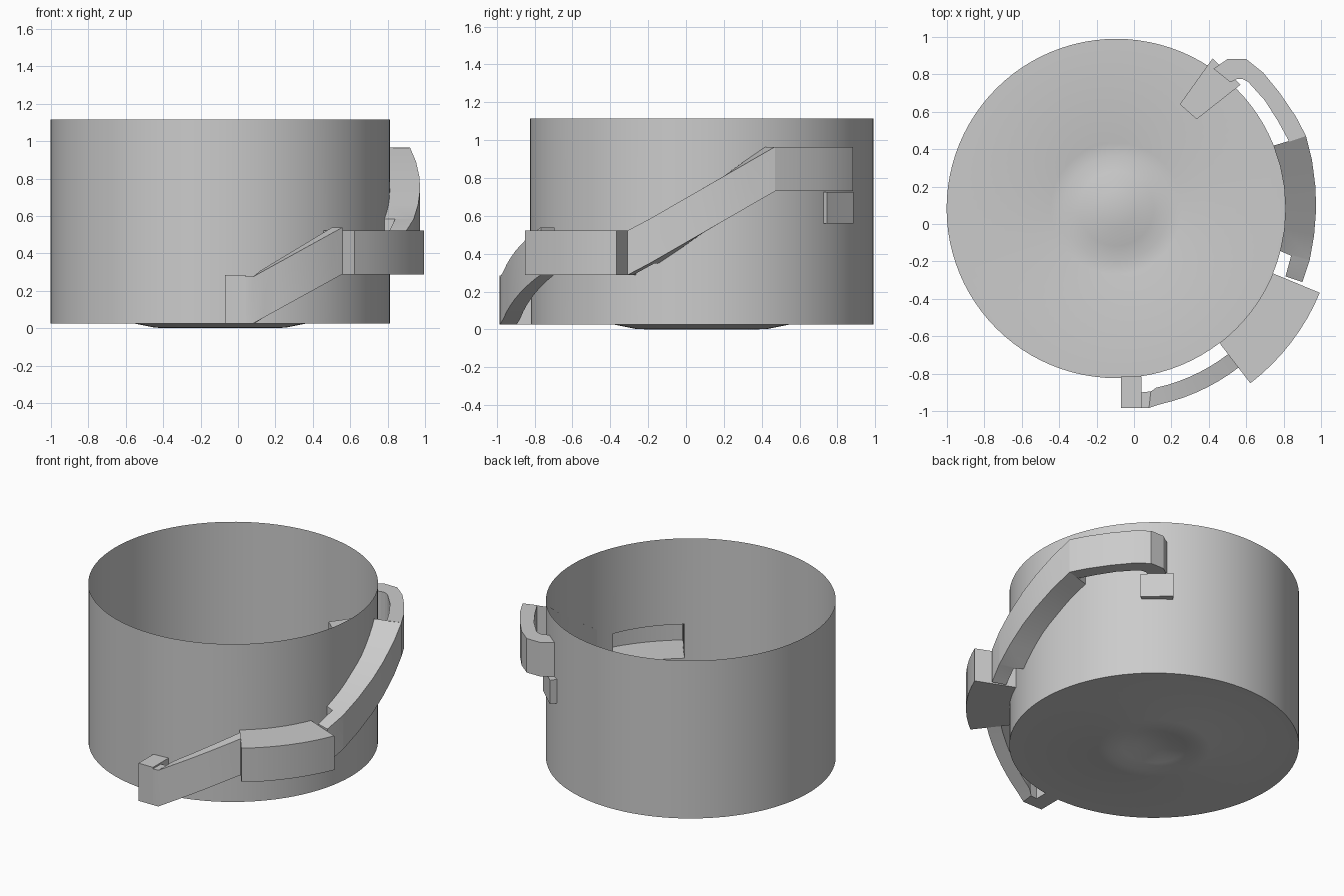
import bpy, bmesh, math

if "Cube" in bpy.data.objects:
    bpy.data.objects.remove(bpy.data.objects["Cube"])

CX, CY, R = -0.095, 0.083, 0.907   # tub axis and radius
H = 0.235                          # height of the channel


def polar(r, deg):
    a = math.radians(deg)
    return (CX + r * math.cos(a), CY + r * math.sin(a))


def finish(name, bm, angle=30):
    bmesh.ops.remove_doubles(bm, verts=bm.verts, dist=1e-4)
    bmesh.ops.recalc_face_normals(bm, faces=bm.faces)
    me = bpy.data.meshes.new(name)
    bm.to_mesh(me)
    bm.free()
    ob = bpy.data.objects.new(name, me)
    bpy.context.collection.objects.link(ob)
    bpy.ops.object.select_all(action='DESELECT')
    ob.select_set(True)
    bpy.context.view_layer.objects.active = ob
    bpy.ops.object.shade_smooth_by_angle(angle=math.radians(angle))
    return ob


def strip(name, sections, height=H, open_inside=False):
    """Solid band through sections of (inner xy, outer xy, bottom z)."""
    bm = bmesh.new()
    rings = []
    for (i, o, z) in sections:
        rings.append([bm.verts.new(p) for p in (
            (*i, z), (*o, z), (*o, z + height), (*i, z + height))])
    for a, b in zip(rings, rings[1:]):
        for k in range(3 if open_inside else 4):
            n = (k + 1) % 4
            bm.faces.new((a[k], a[n], b[n], b[k]))
    bm.faces.new(rings[0])
    bm.faces.new(rings[-1])
    return finish(name, bm, 20)


# Open tub with rippled floor; wall is open where the wide block joins
profile = [(R, 1.115), (R, 0.522), (R, 0.287), (R, 0.025), (0.46, 0.025),
           (0.35, 0.003), (0.28, 0.0), (0.2, 0.015), (0.1, 0.038), (0, 0.045)]
SEG = 96
bm = bmesh.new()
rows = [[bm.verts.new((*polar(r, -52.5 + 360 * s / SEG), z)) for s in range(SEG)]
        for r, z in profile]
for k, (a, b) in enumerate(zip(rows, rows[1:])):
    for s in range(SEG):
        if k == 1 and s < 8:
            continue
        n = (s + 1) % SEG
        bm.faces.new((a[s], a[n], b[n], b[s]))
bmesh.ops.remove_doubles(bm, verts=bm.verts, dist=1e-4)
finish("tub", bm)

# Lower tab and ramp rising to the block
strip("lower_tab", [((-0.07, -0.815), (-0.07, -0.985), 0.025),
                    ((0.04, -0.815), (0.04, -0.985), 0.025)], 0.26)
lower = [((0.04, -0.9), (0.04, -0.985), 0.025), ((0.09, -0.895), (0.08, -0.983), 0.025)]
for t in range(1, 9):
    ang = -81 + 28.6 * t / 8
    o = polar(1.073, ang)
    lower.append((polar(0.982, ang), o, 0.025 + 0.262 * (o[0] - 0.08) / 0.475))
strip("lower_ramp", lower, 0.25)

# Wide hollow block
strip("wide_block", [(polar(R, -52.5 + 3.75 * s), polar(1.178, -52.5 + 3.75 * s), 0.287)
                     for s in range(9)], open_inside=True)


# Upper ramp: narrow neck, then full width against the wall
def rise(y):
    return min(0.73, 0.287 + 0.575 * (y + 0.3))


upper = [((0.81, -0.28), (0.9, -0.31), 0.287), ((0.84, -0.17), (0.939, -0.195), rise(-0.195))]
outer = [(0.94, -0.19), (0.963, -0.06), (0.974, 0.08), (0.97, 0.2), (0.952, 0.34), (0.92, 0.47)]
for t, o in enumerate(outer):
    upper.append((polar(0.905, -14.5 + 36.3 * t / 5), o, rise(o[1])))
strip("upper_ramp", upper)

# Level hooked arm at the top of the ramp
hook = [((0.83, 0.44), (0.92, 0.47)), ((0.77, 0.55), (0.865, 0.575)),
        ((0.70, 0.66), (0.78, 0.7)), ((0.61, 0.76), (0.69, 0.81)),
        ((0.58, 0.775), (0.6, 0.882)), ((0.55, 0.775), (0.5, 0.882)),
        ((0.515, 0.758), (0.425, 0.83))]
strip("upper_hook", [(i, o, 0.73) for i, o in hook])

# Small tapered spout passing through the wall
strip("spout", [((0.245, 0.64), (0.42, 0.885), 0.56),
                ((0.335, 0.56), (0.57, 0.745), 0.56)], 0.165)
